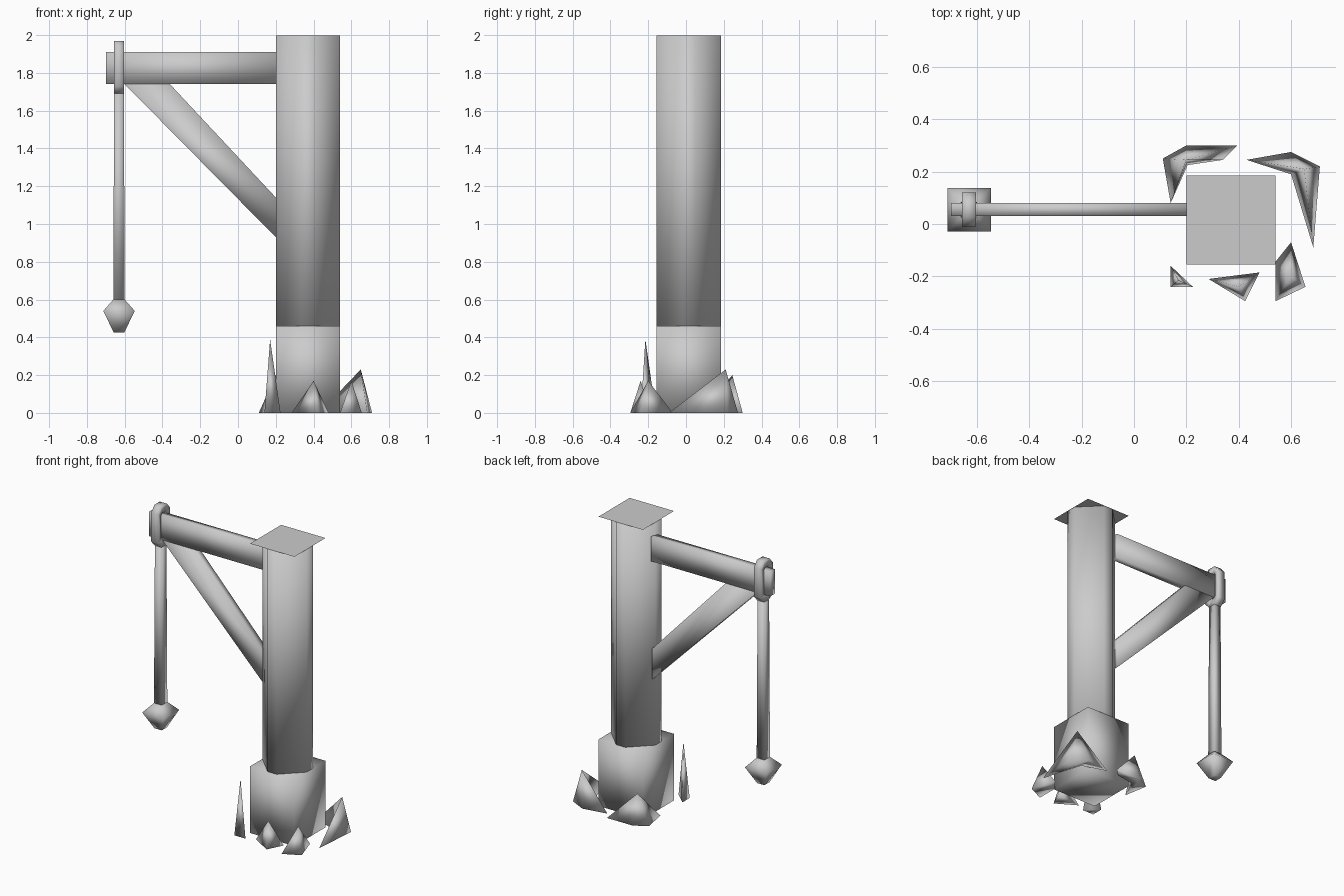
import bpy
from mathutils import Vector

if "Cube" in bpy.data.objects:
    bpy.data.objects.remove(bpy.data.objects["Cube"])

PX, PY = 0.37, 0.015      # post centre
AY = 0.055                # arm centre line in y
RX = -0.63                # rope position in x


def make(name, verts, faces):
    me = bpy.data.meshes.new(name)
    me.from_pydata([Vector(v) for v in verts], [], faces)
    me.polygons.foreach_set("use_smooth", [True] * len(me.polygons))
    ob = bpy.data.objects.new(name, me)
    bpy.context.collection.objects.link(ob)
    return ob


def loft(name, rings, close=False):
    """Skin equal-length rings; cap the ends, or join the last to the first."""
    n, m = len(rings[0]), len(rings)
    verts = [p for r in rings for p in r]
    faces = []
    for k in range(m if close else m - 1):
        a, b = k * n, ((k + 1) % m) * n
        faces += [(a + i, a + (i + 1) % n, b + (i + 1) % n, b + i) for i in range(n)]
    if not close:
        faces += [tuple(reversed(range(n))), tuple(range((m - 1) * n, m * n))]
    return make(name, verts, faces)


def square(cx, cy, h, z):
    return [(cx - h, cy - h, z), (cx + h, cy - h, z), (cx + h, cy + h, z), (cx - h, cy + h, z)]


def slab(name, outline, y0, y1):
    """Extrude an x-z outline along y."""
    return loft(name, [[(x, y, z) for x, z in outline] for y in (y1, y0)])


def rock(name, outline, peak):
    n = len(outline)
    verts = [(x, y, 0) for x, y in outline] + [peak]
    faces = [(i, (i + 1) % n, n) for i in range(n)] + [tuple(reversed(range(n)))]
    return make(name, verts, faces)


# Post: square footing, strongly chamfered shaft, flat square top
loft("post_base", [square(PX, PY, 0.17, 0), square(PX, PY, 0.17, 0.46)])
r, a = 0.17, 0.035
section = [(r, -a), (r, a), (a, r), (-a, r), (-r, a), (-r, -a), (-a, -r), (a, -r)]
loft("post_shaft", [[(PX + x, PY + y, z) for x, y in section] for z in (0.46, 1.998)])
make("post_top", square(PX, PY, 0.17, 2.0), [(0, 1, 2, 3)])

# Horizontal arm and diagonal brace
slab("arm", [(-0.70, 1.74), (0.21, 1.74), (0.21, 1.91), (-0.70, 1.91)], AY - 0.025, AY + 0.025)
slab("brace", [(-0.60, 1.74), (0.205, 0.925), (0.205, 1.135), (-0.36, 1.74)], AY - 0.025, AY + 0.025)

# Rope loop around the arm end
outer = [(-0.065, 1.73), (-0.03, 1.69), (0.03, 1.69), (0.065, 1.73),
         (0.065, 1.93), (0.03, 1.97), (-0.03, 1.97), (-0.065, 1.93)]
inner = [(-0.033, 1.75), (-0.02, 1.735), (0.02, 1.735), (0.033, 1.75),
         (0.033, 1.91), (0.02, 1.925), (-0.02, 1.925), (-0.033, 1.91)]
loft("rope_loop", [[(RX + dx, AY + y, z) for y, z in prof]
                   for dx, prof in ((-0.027, outer), (0.027, outer), (0.027, inner), (-0.027, inner))],
     close=True)

# Hanging rope and the knot at its end
loft("rope", [square(RX, AY, 0.03, 0.59), square(RX, AY, 0.026, 1.70)])
loft("rope_knot", [square(RX, AY, h, z) for h, z in ((0.028, 0.425), (0.083, 0.54), (0.03, 0.60))])

# Stones around the foot of the post
rock("stone_back_left", [(0.14, 0.08), (0.205, 0.225), (0.34, 0.245), (0.395, 0.30),
                         (0.20, 0.30), (0.11, 0.25)], (0.20, 0.245, 0.20))
rock("stone_back_right", [(0.685, -0.09), (0.71, 0.22), (0.60, 0.275), (0.43, 0.245),
                          (0.60, 0.19)], (0.65, 0.21, 0.23))
rock("stone_front_right", [(0.54, -0.295), (0.655, -0.24), (0.60, -0.07), (0.54, -0.145)],
     (0.60, -0.20, 0.17))
rock("stone_front", [(0.285, -0.21), (0.425, -0.295), (0.48, -0.185)], (0.40, -0.24, 0.17))
rock("stone_front_left", [(0.14, -0.24), (0.225, -0.24), (0.14, -0.16)], (0.17, -0.215, 0.39))
